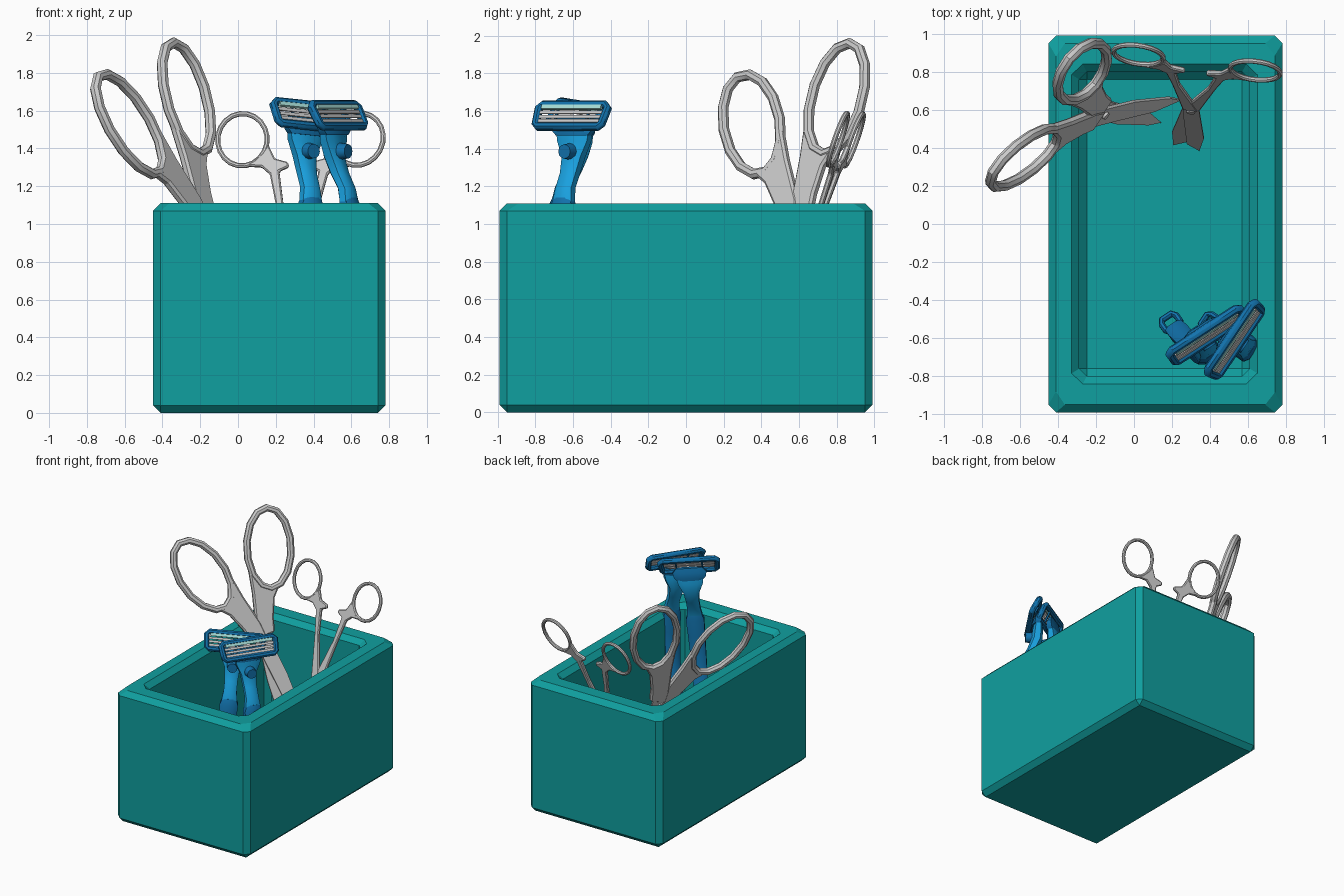
import bpy, bmesh, math
from mathutils import Matrix, Vector

if "Cube" in bpy.data.objects:
    bpy.data.objects.remove(bpy.data.objects["Cube"])


def material(name, rgb):
    m = bpy.data.materials.new(name)
    m.diffuse_color = (*rgb, 1)
    m.use_nodes = True
    m.node_tree.nodes["Principled BSDF"].inputs["Base Color"].default_value = m.diffuse_color
    return m


TEAL = material("teal", (0.005, 0.35, 0.35))
BRIGHT = material("bright_blue", (0.01, 0.36, 0.75))
DARK = material("dark_blue", (0.006, 0.17, 0.42))
STRIP = material("pale_strip", (0.4, 0.75, 0.7))


def finish(name, bm, matrix=None, mat=None, smooth=False):
    bmesh.ops.recalc_face_normals(bm, faces=bm.faces[:])
    me = bpy.data.meshes.new(name)
    bm.to_mesh(me)
    bm.free()
    ob = bpy.data.objects.new(name, me)
    bpy.context.collection.objects.link(ob)
    if matrix:
        ob.matrix_world = matrix
    if mat:
        me.materials.append(mat)
    if smooth:
        bpy.ops.object.select_all(action='DESELECT')
        ob.select_set(True)
        bpy.context.view_layer.objects.active = ob
        bpy.ops.object.shade_smooth_by_angle(angle=math.radians(40))
    return ob


def skin(bm, loops, closed):
    """Bridge equal-length vertex loops; cap the ends when open."""
    n = len(loops[0])
    for i in range(len(loops) - (0 if closed else 1)):
        a, b = loops[i], loops[(i + 1) % len(loops)]
        for j in range(n):
            k = (j + 1) % n
            bm.faces.new((a[j], a[k], b[k], b[j]))
    if not closed:
        bm.faces.new(loops[0])
        bm.faces.new(loops[-1])


def ring(name, path, r_plane, r_normal, matrix, mat=None, sides=8):
    """Closed tube along a flat path in local XY."""
    bm = bmesh.new()
    loops = []
    for i, p in enumerate(path):
        t = Vector(path[(i + 1) % len(path)]) - Vector(path[i - 1])
        nrm = Vector((t.y, -t.x)).normalized()
        loop = []
        for j in range(sides):
            a = 2 * math.pi * (j + 0.5) / sides
            q = Vector(p) + nrm * r_plane * math.cos(a)
            loop.append(bm.verts.new((q.x, q.y, r_normal * math.sin(a))))
        loops.append(loop)
    skin(bm, loops, True)
    return finish(name, bm, matrix, mat, True)


def prism(name, pts, z0, z1, matrix, mat=None, bevel=0):
    bm = bmesh.new()
    skin(bm, [[bm.verts.new((x, y, z)) for x, y in pts] for z in (z0, z1)], False)
    ob = finish(name, bm, matrix, mat)
    if bevel:
        m = ob.modifiers.new("soft_edges", 'BEVEL')
        m.width, m.segments, m.limit_method = bevel, 1, 'ANGLE'
    return ob


def loft(name, sections, matrix, mat):
    """Octagonal sections given as (z, y, half width, half depth)."""
    bm = bmesh.new()
    c = 0.55
    shape = [(1, c), (c, 1), (-c, 1), (-1, c), (-1, -c), (-c, -1), (c, -1), (1, -c)]
    skin(bm, [[bm.verts.new((w * sx, y + d * sy, z - HEAD_Z)) for sx, sy in shape]
              for z, y, w, d in sections], False)
    return finish(name, bm, matrix, mat, True)


def block(name, size, loc, matrix, mat=None):
    bm = bmesh.new()
    bmesh.ops.create_cube(bm, size=1, matrix=Matrix.LocRotScale(Vector(loc), None, Vector(size)))
    return finish(name, bm, matrix, mat)


def disc(name, r, depth, matrix, mat=None, seg=12):
    bm = bmesh.new()
    bmesh.ops.create_cone(bm, cap_ends=True, segments=seg, radius1=r, radius2=r * 0.85, depth=depth)
    return finish(name, bm, matrix, mat, True)


# Chamfered holder box with a deep cavity
bm = bmesh.new()
bmesh.ops.create_cube(bm, size=1, matrix=Matrix.LocRotScale(
    Vector((0.165, 0, 0.555)), None, Vector((1.23, 1.98, 1.11))))
top = max(bm.faces, key=lambda f: f.calc_center_median().z)
bmesh.ops.inset_individual(bm, faces=[top], thickness=0.15)
for v in top.verts:
    v.co.x = 0.608 if v.co.x > 0.165 else -0.288
    v.co.y = math.copysign(0.80, v.co.y)
floor = bmesh.ops.extrude_discrete_faces(bm, faces=[top])['faces'][0]
for v in floor.verts:
    v.co.z = 0.14
bmesh.ops.bevel(bm, geom=bm.edges[:], offset=0.04, segments=1, profile=0.5, affect='EDGES')
finish("holder_box", bm, None, TEAL)


# Scissors: one half in local XY, the other turned about the long axis
def scissors(name, pivot, up, side, loop, tube, segs, shank, blade, thick):
    u = Vector(up).normalized()
    v = Vector(side)
    v = (v - u * v.dot(u)).normalized()
    base = Matrix((v, u, v.cross(u))).transposed().to_4x4()
    base.translation = pivot
    cx, cy, a, b, tilt = loop
    path = []
    for i in range(segs):
        t = 2 * math.pi * i / segs
        la, sb = a * math.cos(t), b * math.sin(t)
        path.append((cx - la * math.sin(tilt) + sb * math.cos(tilt),
                     cy + la * math.cos(tilt) + sb * math.sin(tilt)))
    for half, turn in (("left", 0), ("right", math.pi)):
        m = base @ Matrix.Rotation(turn, 4, 'Y')
        ring(f"{name}_{half}_finger_loop", path, *tube, m)
        prism(f"{name}_{half}_shank", shank, -thick * 0.45, thick * 0.55, m, bevel=thick * 0.25)
        prism(f"{name}_{half}_blade", blade, 0.001, thick * 0.4, m)
    disc(f"{name}_pivot_screw", 0.025, thick * 1.3, base)


scissors("large_scissors", (-0.167, 0.584, 1.0), (-0.395, -0.014, 0.919), (0.534, 0.809, 0.265),
         (-0.28, 0.65, 0.31, 0.175, 0.294), (0.029, 0.03), 14,
         [(-0.08, 0.6), (-0.115, 0.48), (-0.155, 0.4), (-0.2, 0.365), (-0.26, 0.355), (-0.19, 0.28),
          (-0.13, 0.14), (-0.10, 0.03), (0.03, 0.03), (0.02, 0.14), (-0.04, 0.38)],
         [(-0.085, 0.1), (0.03, 0.1), (0.08, -0.3), (0.095, -0.75), (0.08, -0.9),
          (0.01, -0.65), (-0.045, -0.2)], 0.05)

scissors("small_scissors", (0.30, 0.60, 0.73), (0.04, 0.327, 0.944), (0.61, -0.08, 0.01),
         (-0.31, 0.76, 0.147, 0.132, 0.15), (0.014, 0.014), 20,
         [(-0.29, 0.61), (-0.2, 0.605), (-0.155, 0.565), (-0.115, 0.39), (-0.045, 0.02), (0.04, 0.02),
          (-0.075, 0.39), (-0.105, 0.58), (-0.055, 0.605), (-0.06, 0.63), (-0.13, 0.65),
          (-0.17, 0.73), (-0.2, 0.68), (-0.24, 0.64)],
         [(-0.045, 0.06), (0.04, 0.06), (0.085, -0.4), (0.07, -0.6), (0.0, -0.52), (-0.035, -0.1)], 0.028)

# Razors: head and handle around a local origin at the head centre
HEAD_Z = 1.575


def razor(name, x, y, turn, roll):
    base = (Matrix.Translation((x, y, HEAD_Z)) @ Matrix.Rotation(math.radians(turn), 4, 'Z')
            @ Matrix.Rotation(math.radians(roll), 4, 'Y'))
    # cartridge lies in local XY, tilted back so that it faces forward and up
    head = base @ Matrix.Rotation(math.radians(62), 4, 'X')
    frame = [(0.195, -0.065), (0.21, -0.05), (0.22, 0.045), (0.2, 0.065)]
    path = frame + [(-px, py) for px, py in reversed(frame)]
    ring(name + "_head_frame", path, 0.023, 0.024, head, DARK)
    block(name + "_pale_strip", (0.38, 0.022, 0.02), (0, 0.043, 0.014), head, STRIP)
    for i in range(3):
        block(f"{name}_blade_{i + 1}", (0.4, 0.018, 0.008), (0, 0.016 - i * 0.026, 0.008), head)
    for sx in (-0.1, 0.1):
        block(name + "_blade_clip", (0.012, 0.13, 0.012), (sx, 0, -0.008), head, DARK)
    # yoke, neck, knob and grip
    loft(name + "_yoke", [(1.57, 0.035, 0.1, 0.015), (1.53, 0.03, 0.13, 0.03),
                          (1.49, 0.025, 0.12, 0.04), (1.47, 0.025, 0.1, 0.04)], base, DARK)
    loft(name + "_neck", [(1.5, 0.03, 0.105, 0.03), (1.44, 0.03, 0.095, 0.04), (1.36, 0.025, 0.06, 0.045),
                          (1.27, -0.01, 0.05, 0.042), (1.19, -0.055, 0.05, 0.038),
                          (1.12, -0.07, 0.06, 0.035)], base, BRIGHT)
    disc(name + "_release_knob", 0.045, 0.06, base @ Matrix.Translation((0, -0.035, 1.385 - HEAD_Z))
         @ Matrix.Rotation(math.pi / 2, 4, 'X'), DARK)
    loft(name + "_grip", [(1.14, -0.068, 0.05, 0.035), (1.09, -0.075, 0.07, 0.045), (0.95, -0.08, 0.065, 0.045),
                          (0.72, -0.06, 0.058, 0.042), (0.48, 0.01, 0.052, 0.036),
                          (0.3, 0.09, 0.055, 0.034), (0.23, 0.125, 0.05, 0.025)], base, DARK)
    loop = [(0.03, -0.045), (0.045, -0.02), (0.045, 0.02), (0.03, 0.045)]
    ring(name + "_hanging_loop", loop + [(-px, py) for px, py in reversed(loop)], 0.018, 0.02,
         base @ Matrix.Translation((0, 0.155, 0.2 - HEAD_Z)) @ Matrix.Rotation(-0.5, 4, 'X'), DARK)


razor("left_razor", 0.38, -0.585, 33, 5)
razor("right_razor", 0.53, -0.61, 56, 0)
